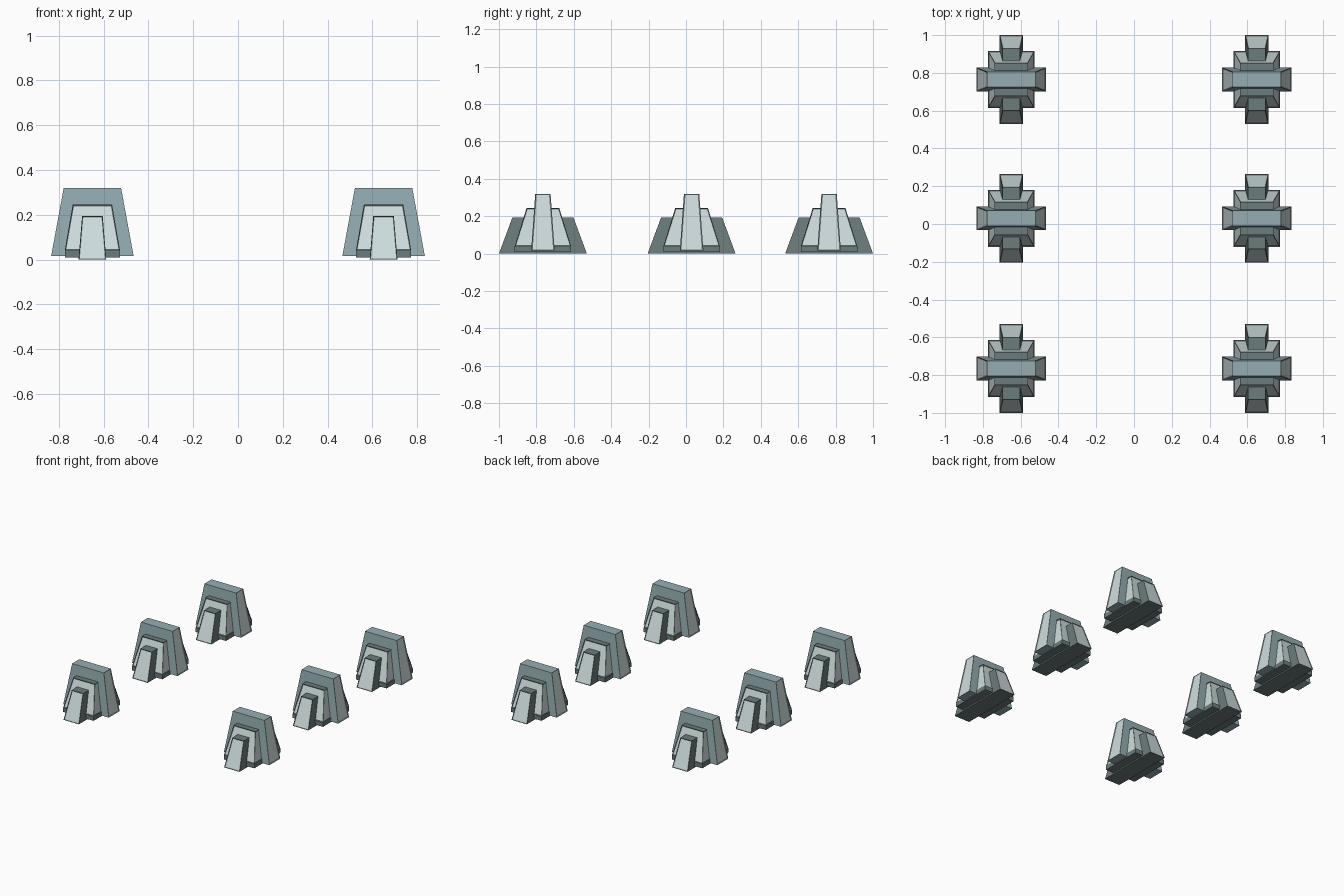
import bpy, bmesh

if "Cube" in bpy.data.objects:
    bpy.data.objects.remove(bpy.data.objects["Cube"])


def material(name, rgb):
    m = bpy.data.materials.new(name)
    m.diffuse_color = (*rgb, 1)
    m.use_nodes = True
    m.node_tree.nodes["Principled BSDF"].inputs["Base Color"].default_value = m.diffuse_color
    return m


BLUE = material("blue_grey", (0.30, 0.42, 0.45))
DARK = material("dark_grey", (0.15, 0.20, 0.20))
LIGHT = material("pale_panel", (0.62, 0.72, 0.73))


def tapered_block(name, base, top, z0, z1, body, panel_axes="", frame=0.008):
    """Tapered slab; the side faces on panel_axes get a recessed pale panel."""
    bm = bmesh.new()
    bmesh.ops.create_cube(bm, size=2)
    for v in bm.verts:
        half = top if v.co.z > 0 else base
        v.co = (v.co.x * half[0], v.co.y * half[1], z1 if v.co.z > 0 else z0)
    bm.normal_update()
    panels = [f for f in bm.faces
              if ("x" in panel_axes and abs(f.normal.x) > 0.7)
              or ("y" in panel_axes and abs(f.normal.y) > 0.7)]
    if panels:
        bmesh.ops.inset_individual(bm, faces=panels, thickness=frame, depth=-0.004)
        for f in panels:
            f.material_index = 1
    me = bpy.data.meshes.new(name)
    bm.to_mesh(me)
    bm.free()
    me.materials.append(body)
    me.materials.append(LIGHT)
    return me


# the nested slabs of one pavilion
parts = [
    tapered_block("wide_slab", (0.184, 0.063), (0.128, 0.041), 0.016, 0.32, BLUE, "x"),
    tapered_block("middle_plinth", (0.123, 0.151), (0.123, 0.151), 0.01, 0.042, DARK),
    tapered_block("middle_block", (0.123, 0.15), (0.088, 0.087), 0.042, 0.245, DARK, "xy", 0.006),
    tapered_block("long_slab", (0.062, 0.235), (0.046, 0.163), 0.0, 0.194, DARK, "y", 0.005),
]

# two rows of three pavilions
for x in (-0.65, 0.65):
    for y in (-0.765, 0.03, 0.765):
        for me in parts:
            ob = bpy.data.objects.new(me.name, me)
            ob.location = (x, y, 0)
            bpy.context.collection.objects.link(ob)
